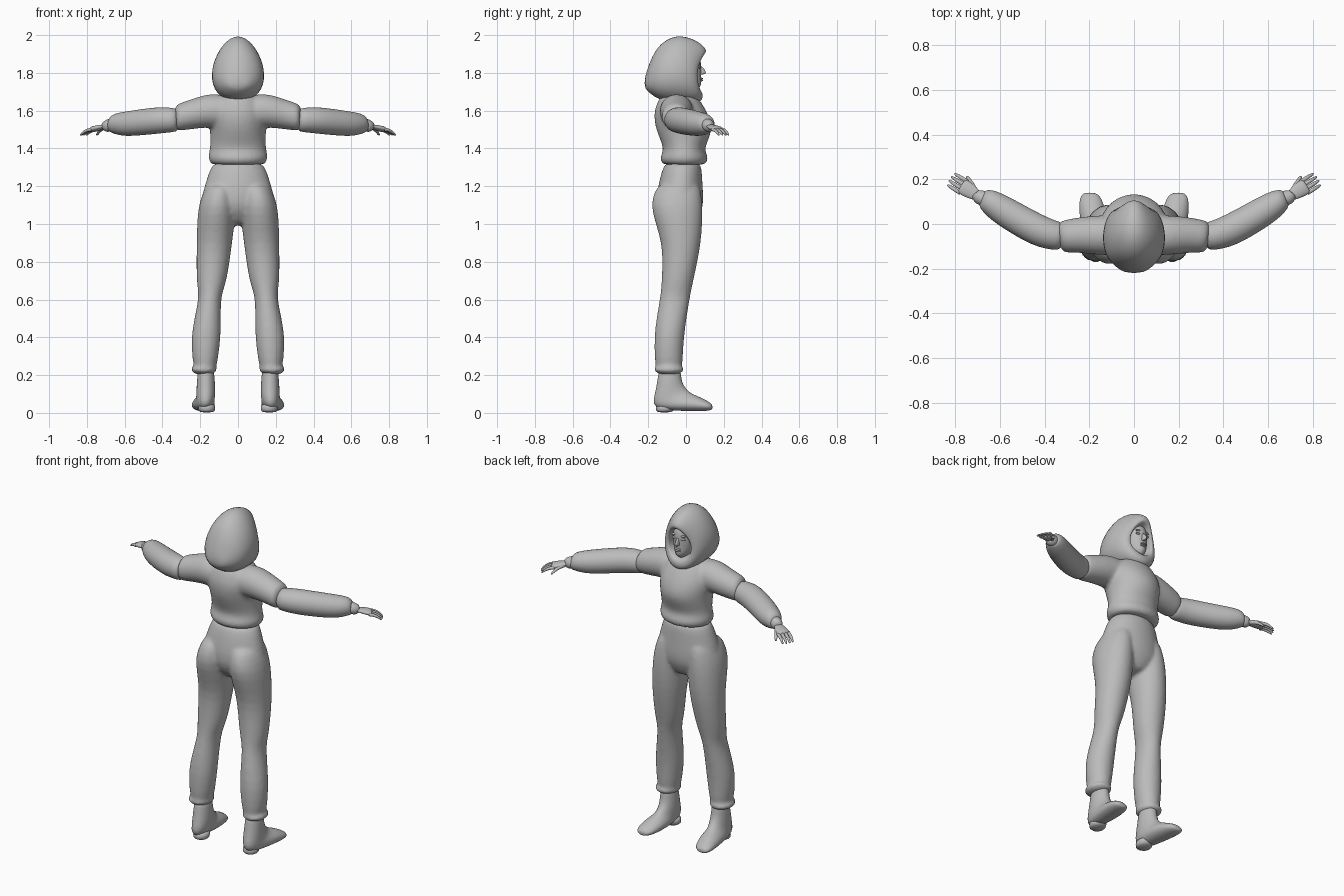
import bpy, bmesh, math
from mathutils import Vector

if "Cube" in bpy.data.objects:
    bpy.data.objects.remove(bpy.data.objects["Cube"])

SIDES = 20
COLOUR = (0.5, 0.5, 0.5, 1)
grey = bpy.data.materials.new("plain_grey")
grey.use_nodes = True
grey.diffuse_color = COLOUR
grey.node_tree.nodes["Principled BSDF"].inputs["Base Color"].default_value = COLOUR


def smooth_rows(rows):
    """Add one row on a smooth curve between each pair of rows."""
    result = []
    for i in range(len(rows) - 1):
        before, after = rows[max(i - 1, 0)], rows[min(i + 2, len(rows) - 1)]
        middle = [(9 * (b + c) - a - d) / 16
                  for a, b, c, d in zip(before, rows[i], rows[i + 1], after)]
        result += [rows[i], middle]
    return result + [rows[-1]]


def ring(first, last, side, egg=0, bow=0):
    """Oval between two opposite points, with a half-width vector."""
    first, last = Vector(first), Vector(last)
    centre, half = (first + last) / 2, (first - last) / 2
    points = []
    for i in range(SIDES):
        angle = 2 * math.pi * i / SIDES
        c, s = math.cos(angle), math.sin(angle)
        set_back = Vector((0, bow * s * s, 0))
        points.append(centre + half * c + side * s * (1 - egg * c) - set_back)
    return points


def stack(rows):
    """Level ovals from rows of height, inner x, outer x, back y, front y."""
    rings = []
    for z, inner, outer, back, front in smooth_rows(rows):
        x, width = (inner + outer) / 2, (outer - inner) / 2
        rings.append(ring((x, front, z), (x, back, z), Vector((width, 0, 0))))
    return rings


def centred_stack(rows):
    """Level ovals about the middle from rows of height, width, back, front."""
    return stack([(z, -width, width, back, front) for z, width, back, front in rows])


def tube(rows, flat=1):
    """Upright ovals along a path from rows of x, y, z, radius."""
    rows = smooth_rows(rows)
    rings = []
    for i, (x, y, z, radius) in enumerate(rows):
        start, end = rows[max(i - 1, 0)], rows[min(i + 1, len(rows) - 1)]
        across = Vector((start[1] - end[1], end[0] - start[0], 0)).normalized()
        rise = radius * flat
        rings.append(ring((x, y, z + rise), (x, y, z - rise), across * radius))
    return rings


def sweep(rows, x=0, splay=0, egg=0, bow=0):
    """Tilted ovals from rows of upper y, z, lower y, z and half width."""
    rings = []
    for upper_y, upper_z, lower_y, lower_z, width in smooth_rows(rows):
        forward = max(upper_y, 0)
        px = x + splay * forward
        rings.append(ring((px, upper_y, upper_z), (px, lower_y, lower_z),
                          Vector((width, 0, 0)), egg, bow * forward))
    return rings


def ball(x, y, z, width, depth, height):
    """Ellipsoid made of level ovals."""
    rows = []
    for i in range(1, 8):
        angle = math.pi * i / 8
        s = math.sin(angle)
        rows.append((z - height * math.cos(angle), x - width * s, x + width * s,
                     y - depth * s, y + depth * s))
    return stack(rows)


def mirrored(rings):
    return [[Vector((-p.x, p.y, p.z)) for p in points] for points in rings]


def build(name, lofts, mirror=False, fuse=False):
    """Skin every list of rings; fuse melts overlapping lofts together."""
    bm = bmesh.new()
    for rings in lofts:
        loops = [[bm.verts.new(p) for p in points] for points in rings]
        for lower, upper in zip(loops, loops[1:]):
            for i in range(SIDES):
                j = (i + 1) % SIDES
                bm.faces.new((lower[i], lower[j], upper[j], upper[i]))
        bm.faces.new(loops[0])
        bm.faces.new(loops[-1])
    bmesh.ops.recalc_face_normals(bm, faces=bm.faces)
    for face in bm.faces:
        face.smooth = True
    mesh = bpy.data.meshes.new(name)
    bm.to_mesh(mesh)
    bm.free()
    mesh.materials.append(grey)
    part = bpy.data.objects.new(name, mesh)
    bpy.context.collection.objects.link(part)
    if mirror:
        part.modifiers.new("mirror", "MIRROR").use_mirror_merge = False
    rounding = part.modifiers.new("rounding", "SUBSURF")
    rounding.levels = rounding.render_levels = 1
    if fuse:
        remesh = part.modifiers.new("fuse", "REMESH")
        remesh.mode = "VOXEL"
        remesh.voxel_size = 0.01
        remesh.use_smooth_shade = True
        relax = part.modifiers.new("relax", "SMOOTH")
        relax.factor = 0.5
        relax.iterations = 6


# Trousers: pelvis, legs and puffed hems melted into one
pelvis = centred_stack([(1.34, .13, -.11, .08), (1.2, .18, -.15, .09),
                        (1.08, .19, -.15, .09), (.99, .07, -.08, .04)])
leg = stack([(1.22, .03, .16, -.14, .07), (1.1, .01, .21, -.19, .09),
             (.9, .03, .22, -.13, .08), (.7, .06, .22, -.13, .04),
             (.6, .09, .21, -.14, .02), (.4, .09, .25, -.17, -.01),
             (.2, .12, .23, -.16, -.02)])
hem = ball(.18, -.09, .23, .07, .08, .03)
build("trousers", [pelvis, leg, hem, mirrored(leg), mirrored(hem)], fuse=True)

# Sweater: body with a gathered waistband, and shoulders
body = centred_stack([(1.31, .14, -.12, .1), (1.35, .16, -.14, .12), (1.4, .15, -.12, .1),
                      (1.5, .15, -.16, .14), (1.6, .16, -.17, .11), (1.69, .1, -.13, .05)])
shoulder = tube([(.05, -.05, 1.59, .09), (.15, -.05, 1.6, .09),
                 (.25, -.05, 1.58, .08), (.34, -.06, 1.56, .07)])
build("sweater", [body, shoulder, mirrored(shoulder)], fuse=True)

# Puffy sleeves and their cuffs
build("sleeve", [tube([(.31, -.06, 1.55, .06), (.4, -.04, 1.55, .07), (.5, .01, 1.54, .07),
                       (.6, .07, 1.53, .065), (.66, .11, 1.53, .05), (.68, .12, 1.52, .03)])],
      mirror=True)
build("cuff", [tube([(.66, .11, 1.53, .03), (.69, .12, 1.52, .035), (.71, .14, 1.52, .02)])],
      mirror=True)

# Hands: palm, four fingers and a thumb
wrist = Vector((.69, .12, 1.52))
along = Vector((.85, .53, 0))
toward_thumb = Vector((-.53, .85, 0))
down = Vector((0, 0, -1))


def in_hand(forward, side, drop):
    return wrist + along * forward + toward_thumb * side + down * drop


def finger(base, tip, radius):
    """Tapered finger that curls down toward its tip."""
    rows = []
    for i in range(4):
        t = i / 3
        p = base.lerp(tip, t) - down * radius * math.sin(math.pi * t)
        rows.append((*p, radius * (1 - t ** 4 / 2)))
    return tube(rows)


hand = [tube([(*in_hand(f, 0, f / 5), r) for f, r in ((0, .02), (.06, .035), (.1, .035))], .45)]
for k in (-1.5, -.5, .5, 1.5):
    reach = .16 - abs(k) / 200
    hand.append(finger(in_hand(.08, k * .02, .02), in_hand(reach, k * .02, .05), .009))
hand.append(finger(in_hand(.02, .01, .01), in_hand(.1, .05, .05), .011))
build("hand", hand, mirror=True)

# Hood: egg-shaped ovals from the back to the rim, then folded inside
build("hood", [sweep([(-.22, 1.77, -.22, 1.72, .04), (-.16, 1.93, -.15, 1.66, .12),
                      (-.05, 2, -.04, 1.64, .14), (.06, 1.97, .07, 1.64, .11),
                      (.11, 1.92, .09, 1.68, .08), (.08, 1.89, .07, 1.71, .07),
                      (0, 1.88, 0, 1.72, .06)], egg=.2, bow=.35)])

# Head with simple raised features
build("head", [centred_stack([(1.7, .02, -.06, .04), (1.73, .04, -.06, .08),
                              (1.78, .06, -.06, .08), (1.87, .06, -.06, .08),
                              (1.92, .04, -.06, .04)])])
build("nose", [centred_stack([(1.79, .01, .05, .08), (1.8, .012, .05, .11),
                              (1.84, .007, .05, .08)])])
for name, z in (("upper_lip", 1.77), ("lower_lip", 1.76)):
    build(name, [ball(0, .08, z, .02, .01, .005)])
for name, z in (("eye", 1.83), ("brow", 1.85)):
    build(name, [ball(.03, .07, z, .014, .01, .006)], mirror=True)

# Boots: ovals swept from the ankle to the splayed toe, on low heels
build("boot", [sweep([(-.03, .25, -.14, .25, .04), (-.02, .16, -.16, .12, .05),
                      (.02, .11, -.17, .03, .05), (.06, .09, -.02, .01, .06),
                      (.12, .06, .11, .01, .05), (.14, .04, .14, .02, .02)],
                     x=.17, splay=.2)], mirror=True)
build("heel", [stack([(0, .12, .21, -.16, -.07), (.05, .12, .21, -.16, -.05)])], mirror=True)
